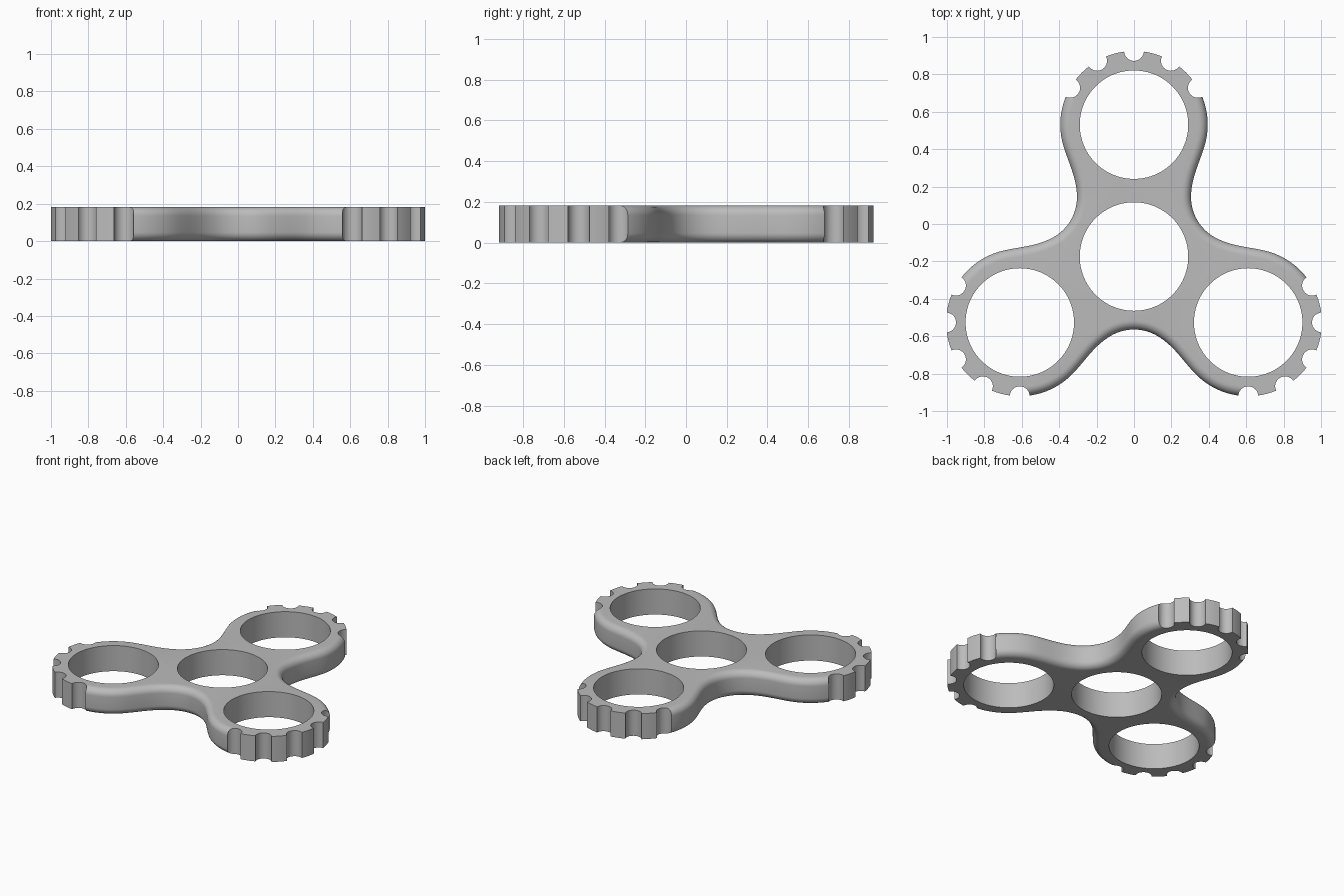
import bpy, bmesh
from math import sin, cos, pi, radians
from mathutils import Vector, Matrix
from mathutils.geometry import interpolate_bezier

HEIGHT, FILLET = 0.182, 0.048
HUB = Vector((0, -0.174))
ARM, LOBE, HOLE, NOTCH = 0.705, 0.394, 0.29, 0.053

default = bpy.data.objects.get("Cube")
if default:
    bpy.data.objects.remove(default, do_unlink=True)

grey = bpy.data.materials.new("plain grey")
grey.use_nodes = True
grey.diffuse_color = (0.5, 0.5, 0.5, 1)
grey.node_tree.nodes["Principled BSDF"].inputs["Base Color"].default_value = grey.diffuse_color


def lobe(t):
    return Vector((LOBE * sin(t), ARM + LOBE * cos(t)))


def span(a, b, n):
    return [radians(a + (b - a) * i / n) for i in range(n + 1)]


# Half of one arm, from its tip to the valley: (point, edge is rounded)
half = [(lobe(t), False) for t in span(0, 59.5, 16)]
half += [(lobe(t), True) for t in span(60.5, 107, 16)]
start, waist = lobe(radians(107)), Vector((0.305, 0.318))
out = Vector((-sin(radians(17)), -cos(radians(17))))
neck = interpolate_bezier(start, start + out * 0.1, waist + Vector((0, 0.1)), waist, 14)
half += [(p.to_2d(), True) for p in neck[1:]]
valley = waist + Vector((0.246, 0))
half += [(valley + 0.246 * Vector((cos(a), sin(a))), True) for a in span(180, 210, 10)[1:]]

# Mirror it into an arm, then turn the arm three times around the hub
arm = [(Vector((-p.x, p.y)), r) for p, r in reversed(half[1:-1])] + half
outline = []
for k in range(3):
    turn = Matrix.Rotation(-k * 2 * pi / 3, 2)
    outline += [(turn @ p + HUB, r) for p, r in arm]

# Body: stacked rings that draw in along the rounded edges
steps = span(0, 90, 8)
layers = [(FILLET * (1 - cos(a)), FILLET * (1 - sin(a))) for a in steps]
layers = [(z, d) for z, d in layers] + [(HEIGHT - z, d) for z, d in reversed(layers)]
bm = bmesh.new()
rings = []
count = len(outline)
for z, inset in layers:
    ring = []
    for i, (p, rounded) in enumerate(outline):
        along = (outline[(i + 1) % count][0] - outline[i - 1][0]).normalized()
        q = p + Vector((along.y, -along.x)) * (inset if rounded else 0)
        ring.append(bm.verts.new((q.x, q.y, z)))
    rings.append(ring)
for low, high in zip(rings, rings[1:]):
    for i in range(count):
        j = (i + 1) % count
        bm.faces.new((low[i], low[j], high[j], high[i]))
bm.faces.new(rings[0])
bm.faces.new(rings[-1])
bmesh.ops.recalc_face_normals(bm, faces=bm.faces)


def make_object(name, bm):
    mesh = bpy.data.meshes.new(name)
    bm.to_mesh(mesh)
    bm.free()
    mesh.materials.append(grey)
    obj = bpy.data.objects.new(name, mesh)
    bpy.context.collection.objects.link(obj)
    return obj


body = make_object("spinner_body", bm)

# Cutters: four bearing holes and five grip notches on each lobe
cuts = bmesh.new()


def cylinder(centre, radius, sides):
    bmesh.ops.create_cone(cuts, cap_ends=True, segments=sides, radius1=radius, radius2=radius,
                          depth=1, matrix=Matrix.Translation((centre.x, centre.y, HEIGHT / 2)))


cylinder(HUB, HOLE, 96)
for k in range(3):
    turn = Matrix.Rotation(k * 2 * pi / 3, 2)
    cylinder(turn @ Vector((0, ARM)) + HUB, HOLE, 96)
    for t in span(-60, 60, 4):
        cylinder(turn @ lobe(t) + HUB, NOTCH, 32)
cutter = make_object("hole_cutter", cuts)
cutter.hide_render = True

cut = body.modifiers.new("holes", "BOOLEAN")
cut.operation, cut.solver, cut.object = "DIFFERENCE", "EXACT", cutter
bpy.context.view_layer.objects.active = body
body.select_set(True)
bpy.ops.object.modifier_apply(modifier=cut.name)
bpy.data.objects.remove(cutter, do_unlink=True)
bpy.ops.object.shade_smooth_by_angle(angle=radians(30))
